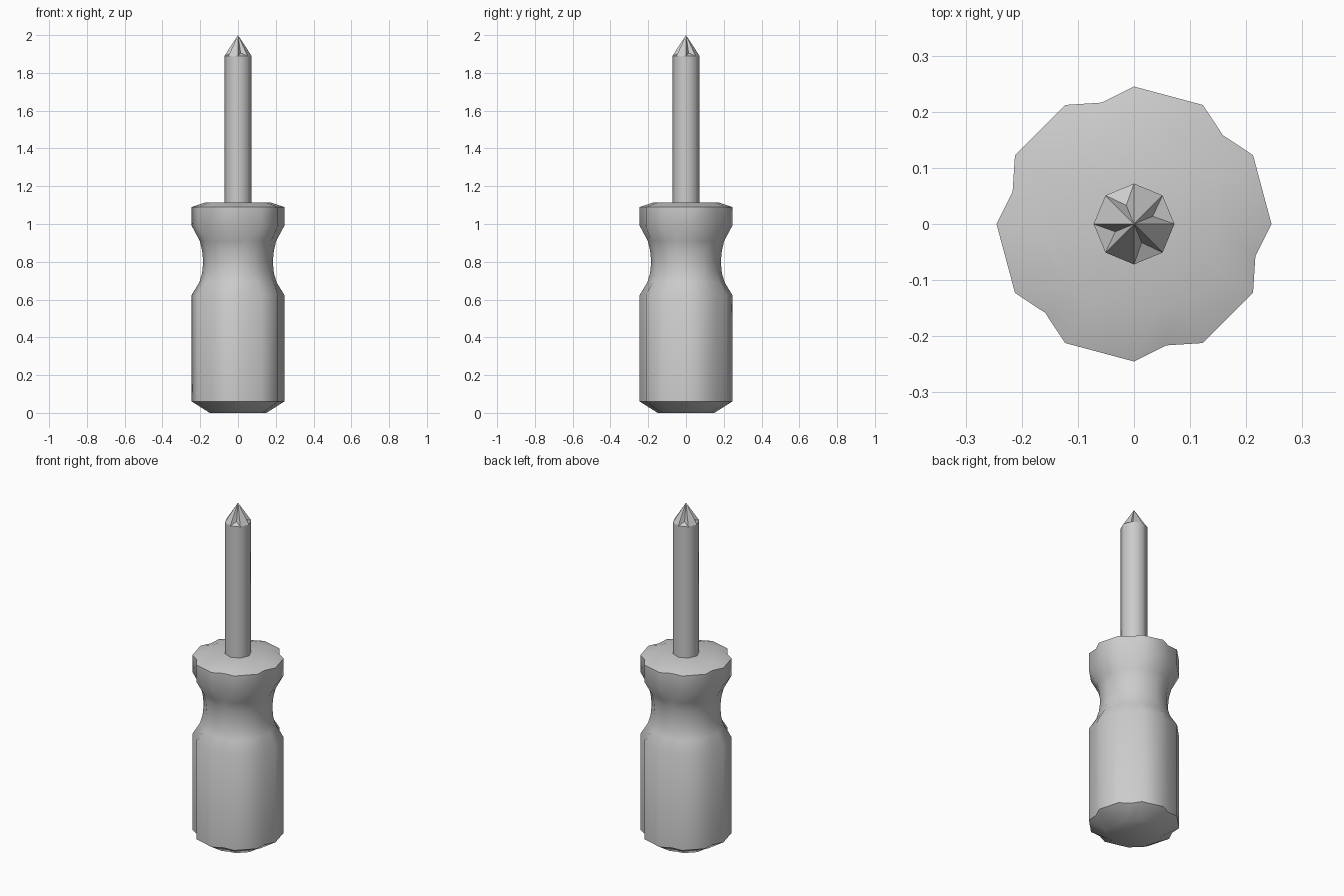
import bpy, bmesh
from math import radians, sin, cos

cube = bpy.data.objects.get("Cube")
if cube:
    bpy.data.objects.remove(cube, do_unlink=True)

grey = bpy.data.materials.new("plain grey")
grey.use_nodes = True
grey.diffuse_color = (0.6, 0.6, 0.6, 1)
grey.node_tree.nodes["Principled BSDF"].inputs["Base Color"].default_value = (0.6, 0.6, 0.6, 1)


def polar(r, degrees, z):
    a = radians(degrees)
    return (r * cos(a), r * sin(a), z)


def loft(bm, rings, cap_top=True):
    """Bridge a stack of point rings and cap the ends."""
    loops = [[bm.verts.new(p) for p in ring] for ring in rings]
    n = len(loops[0])
    for low, high in zip(loops, loops[1:]):
        for i in range(n):
            j = (i + 1) % n
            bm.faces.new((low[i], low[j], high[j], high[i]))
    bm.faces.new(loops[0][::-1])
    if cap_top:
        bm.faces.new(loops[-1])
    return loops


def finish(bm, name, smooth_angle):
    bmesh.ops.recalc_face_normals(bm, faces=bm.faces)
    mesh = bpy.data.meshes.new(name)
    bm.to_mesh(mesh)
    bm.free()
    mesh.materials.append(grey)
    obj = bpy.data.objects.new(name, mesh)
    bpy.context.collection.objects.link(obj)
    bpy.ops.object.select_all(action='DESELECT')
    obj.select_set(True)
    bpy.context.view_layer.objects.active = obj
    bpy.ops.object.shade_smooth_by_angle(angle=radians(smooth_angle))
    return obj


# Handle: twelve-sided grip with six shallow grooves that fade at the neck
def grip_ring(z, r, groove):
    points = []
    for k in range(6):
        points += [polar(r, 60 * k, z), polar(r, 60 * k + 30, z),
                   polar(r * groove, 60 * k + 45, z)]
    return points


profile = [  # height, radius, groove factor
    (0.0, 0.15, 0.93), (0.06, 0.245, 0.914), (0.625, 0.245, 0.914),
    (0.69, 0.205, 0.96), (0.74, 0.19, 0.97), (0.8, 0.184, 0.97),
    (0.86, 0.19, 0.97), (0.91, 0.202, 0.96), (0.99, 0.245, 0.914),
    (1.09, 0.245, 0.914), (1.115, 0.17, 0.93)]
bm = bmesh.new()
loft(bm, [grip_ring(*row) for row in profile])
finish(bm, "handle", 43)

# Shaft: plain eight-sided rod
BASE, TOP, RADIUS = 1.09, 1.89, 0.072
bm = bmesh.new()
loft(bm, [[polar(RADIUS, 45 * i, z) for i in range(8)] for z in (BASE, TOP)])
finish(bm, "shaft", 46)

# Cross tip: pointed cone with four cut flutes
bm = bmesh.new()
apex = bm.verts.new((0, 0, 2))
rim = [bm.verts.new(polar(RADIUS, 45 * i, TOP)) for i in range(8)]
bm.faces.new(rim[::-1])
for i in range(0, 8, 2):
    a, b, c = rim[i], rim[i + 1], rim[(i + 2) % 8]
    flute = bm.verts.new(polar(0.036, 45 * i + 22.5, TOP + 0.015))
    for face in ((a, b, flute), (a, flute, apex), (flute, b, apex), (b, c, apex)):
        bm.faces.new(face)
finish(bm, "cross_tip", 10)
